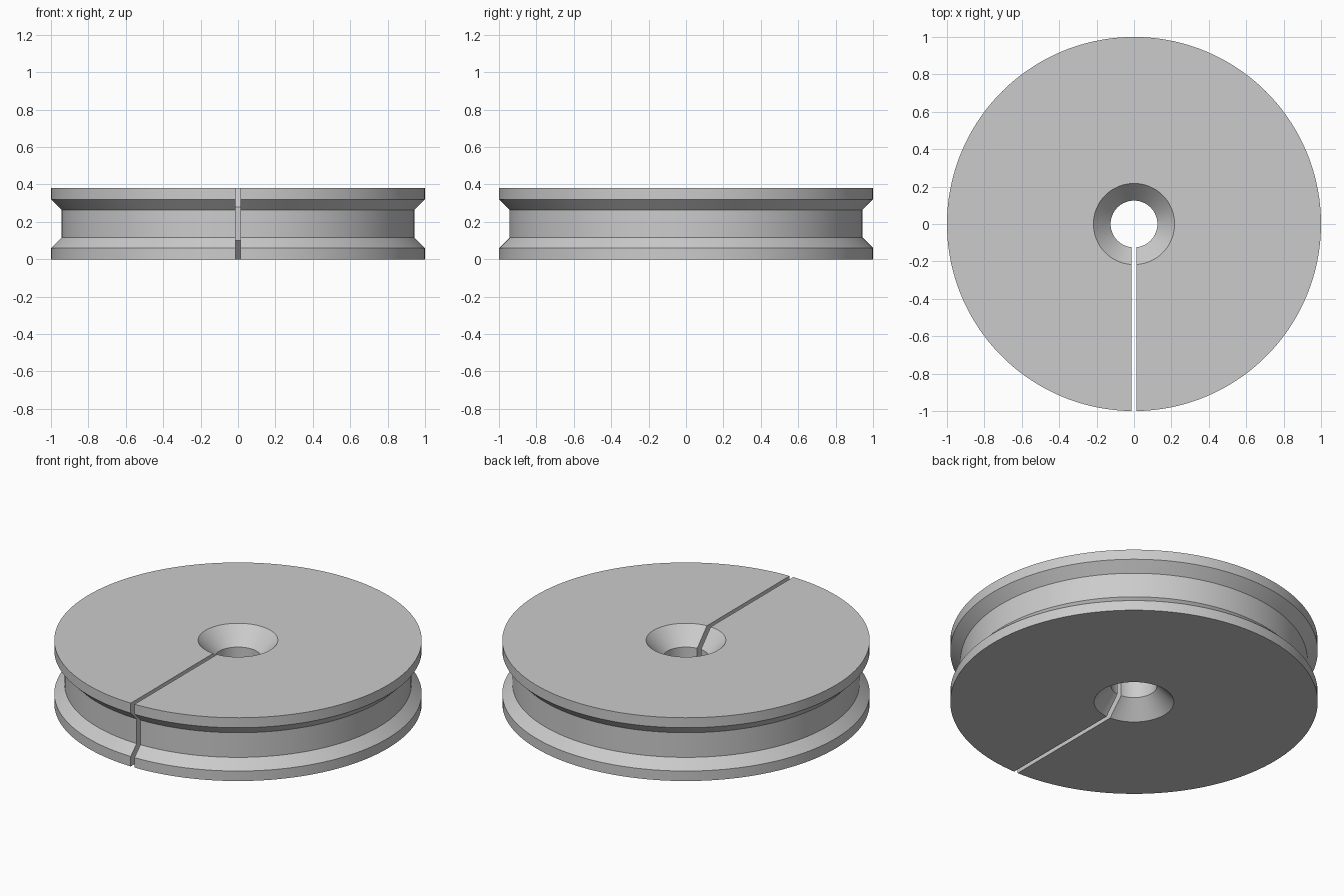
import bpy, bmesh, math

cube = bpy.data.objects.get("Cube")
if cube:
    bpy.data.objects.remove(cube, do_unlink=True)

HEIGHT = 0.38
SLOT_HALF = 0.0125
STEPS = 144

# Lower half of the cross-section (radius, height), from bore to groove
lower = [(0.125, 0.1), (0.217, 0), (1, 0), (1, 0.06), (0.944, 0.116)]
profile = lower + [(r, HEIGHT - z) for r, z in reversed(lower)]

# Grey plastic
grey = bpy.data.materials.new("light grey")
grey.use_nodes = True
colour = (0.6, 0.6, 0.6, 1)
grey.diffuse_color = colour
grey.node_tree.nodes["Principled BSDF"].inputs["Base Color"].default_value = colour

# Sweep the section around the axis, leaving a parallel-sided slot at the front
bm = bmesh.new()
sections = []
for i in range(STEPS + 1):
    section = []
    for r, z in profile:
        gap = math.asin(SLOT_HALF / r)
        a = gap + (2 * math.pi - 2 * gap) * i / STEPS
        section.append(bm.verts.new((r * math.sin(a), -r * math.cos(a), z)))
    sections.append(section)

n = len(profile)
for s, t in zip(sections, sections[1:]):
    for j in range(n):
        k = (j + 1) % n
        bm.faces.new((s[j], t[j], t[k], s[k]))

# Slot walls
bm.faces.new(sections[0])
bm.faces.new(sections[-1])
bmesh.ops.recalc_face_normals(bm, faces=bm.faces)

mesh = bpy.data.meshes.new("slotted_spool")
bm.to_mesh(mesh)
bm.free()
mesh.materials.append(grey)
spool = bpy.data.objects.new("slotted_spool", mesh)
bpy.context.collection.objects.link(spool)

# Smooth round walls, crisp rims
bpy.ops.object.select_all(action="DESELECT")
spool.select_set(True)
bpy.context.view_layer.objects.active = spool
bpy.ops.object.shade_smooth_by_angle(angle=math.radians(25))
